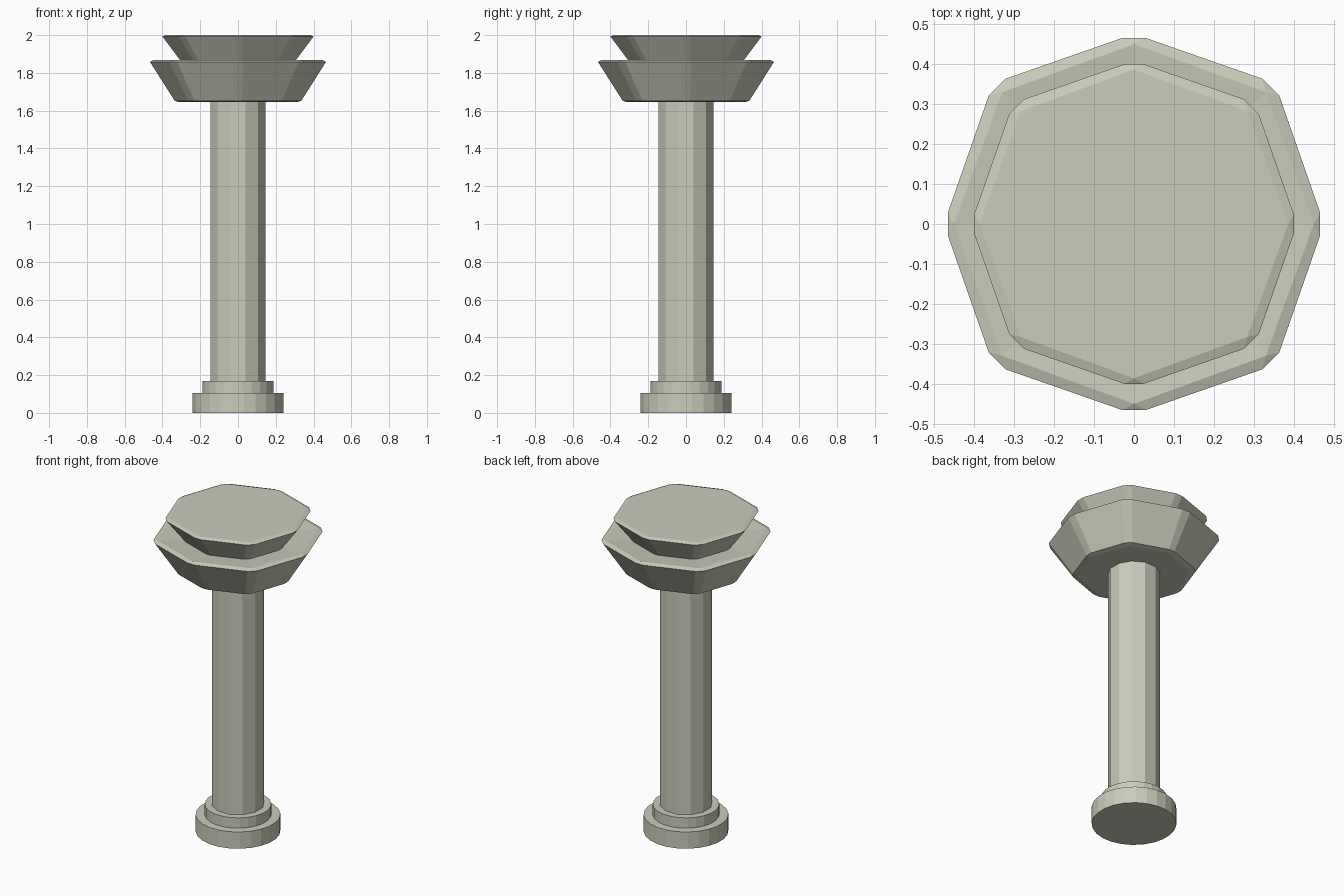
import bpy, bmesh
from math import cos, sin, pi

if "Cube" in bpy.data.objects:
    bpy.data.objects.remove(bpy.data.objects["Cube"])

stone = bpy.data.materials.new("stone")
stone.diffuse_color = (0.60, 0.60, 0.50, 1)
stone.use_nodes = True
stone.node_tree.nodes["Principled BSDF"].inputs["Base Color"].default_value = stone.diffuse_color


def finish(name, bm):
    bmesh.ops.remove_doubles(bm, verts=bm.verts, dist=1e-5)
    bmesh.ops.recalc_face_normals(bm, faces=bm.faces)
    mesh = bpy.data.meshes.new(name)
    bm.to_mesh(mesh)
    bm.free()
    mesh.materials.append(stone)
    obj = bpy.data.objects.new(name, mesh)
    bpy.context.collection.objects.link(obj)
    return obj


def loft(name, rings):
    """Skin a stack of equal-length rings and close both ends."""
    bm = bmesh.new()
    loops = [[bm.verts.new(p) for p in ring] for ring in rings]
    n = len(loops[0])
    for a, b in zip(loops, loops[1:]):
        for i in range(n):
            j = (i + 1) % n
            bm.faces.new((a[i], a[j], b[j], b[i]))
    bm.faces.new(loops[0][::-1])
    bm.faces.new(loops[-1])
    return finish(name, bm)


def circle(r, z, sides):
    angles = [2 * pi * (i + 0.5) / sides for i in range(sides)]
    return [(r * cos(a), r * sin(a), z) for a in angles]


def octagon(r, z, sharp=False):
    """Octagon with corners on the axes; corners are clipped unless sharp."""
    if sharp:
        quarter = [(1, 0), (0.733, 0.733), (0.733, 0.733), (0, 1)]
    else:
        quarter = [(1, 0.06), (0.78, 0.69), (0.69, 0.78), (0.06, 1)]
    pts = []
    for _ in range(4):
        pts += [(x * r, y * r, z) for x, y in quarter]
        quarter = [(-y, x) for x, y in quarter]
    return pts


# Stepped round base
loft("base_lower", [circle(0.242, 0, 24), circle(0.242, 0.105, 24)])
loft("base_upper", [circle(0.19, 0.105, 24), circle(0.19, 0.17, 24)])

# Twelve-sided shaft
loft("column", [circle(0.15, 0.17, 12), circle(0.15, 1.65, 12)])

# Flared lower capital with chamfered rims and a shallow dished top
loft("capital_lower", [
    octagon(0.31, 1.645, True),
    octagon(0.335, 1.652),
    octagon(0.466, 1.858),
    octagon(0.45, 1.867, True),
    octagon(0.28, 1.85, True),
])

# Flared upper capital with chamfered top rim
loft("capital_upper", [
    octagon(0.29, 1.845),
    octagon(0.40, 1.992),
    octagon(0.386, 2.0, True),
])
